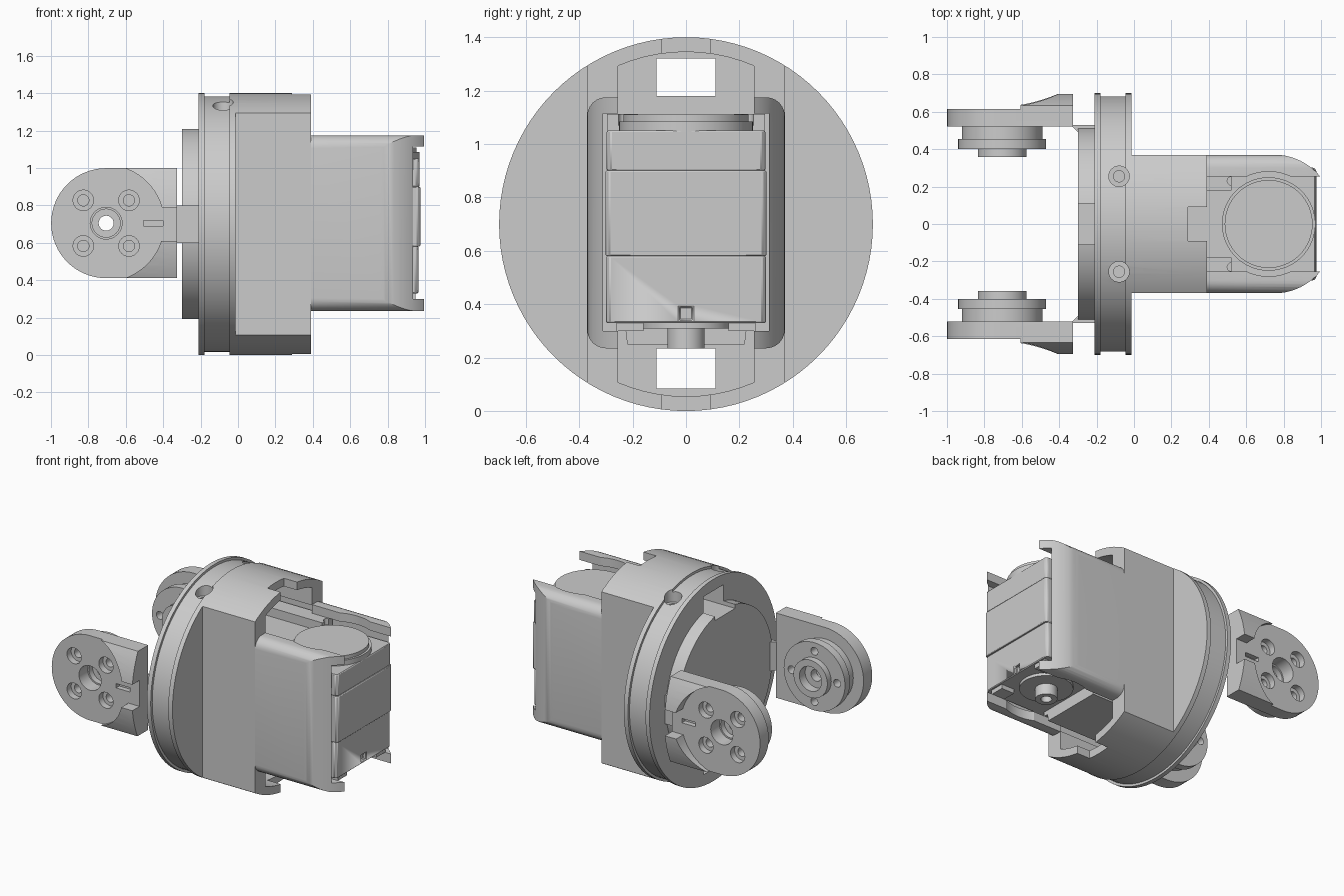
import bpy, bmesh, math

if "Cube" in bpy.data.objects:
    bpy.data.objects.remove(bpy.data.objects["Cube"])

CZ = 0.70            # height of the main axis
HX = -0.705          # x of the joint axis in the fork arms

grey = bpy.data.materials.new("plain grey")
grey.diffuse_color = (0.6, 0.6, 0.6, 1)
grey.use_nodes = True
grey.node_tree.nodes["Principled BSDF"].inputs["Base Color"].default_value = grey.diffuse_color


def place(axis, a, b, t):
    """Map 2D point (a, b) at distance t along an axis to 3D."""
    return {"x": (t, a, b), "y": (a, t, b), "z": (a, b, t)}[axis]


def loft(name, rings):
    """Closed solid from a list of equal-length rings."""
    bm = bmesh.new()
    vs = [[bm.verts.new(p) for p in r] for r in rings]
    n = len(vs[0])
    bm.faces.new(vs[0])
    bm.faces.new(vs[-1])
    for r, s in zip(vs, vs[1:]):
        for i in range(n):
            j = (i + 1) % n
            bm.faces.new((r[i], r[j], s[j], s[i]))
    bmesh.ops.recalc_face_normals(bm, faces=bm.faces)
    me = bpy.data.meshes.new(name)
    bm.to_mesh(me)
    bm.free()
    me.materials.append(grey)
    ob = bpy.data.objects.new(name, me)
    bpy.context.collection.objects.link(ob)
    return ob


def prism(name, pts, axis, t0, t1):
    return loft(name, [[place(axis, a, b, t) for a, b in pts] for t in (t0, t1)])


def box(name, x0, x1, y0, y1, z0, z1):
    return prism(name, [(x0, y0), (x1, y0), (x1, y1), (x0, y1)], "z", z0, z1)


def arc(ca, cb, r, d0, d1, n):
    return [(ca + r * math.cos(math.radians(d0 + (d1 - d0) * i / n)),
             cb + r * math.sin(math.radians(d0 + (d1 - d0) * i / n))) for i in range(n + 1)]


def lathe(name, profile, axis, ca, cb, n=48):
    """Stack of circles: profile holds (distance along axis, radius)."""
    return loft(name, [[place(axis, a, b, t) for a, b in arc(ca, cb, r, 0, 360, n)[:-1]]
                       for t, r in profile])


def boolean(ob, op, *others):
    for other in others:
        m = ob.modifiers.new("bool", "BOOLEAN")
        m.operation, m.solver, m.object = op, "EXACT", other
        bpy.context.view_layer.update()
        me = bpy.data.meshes.new_from_object(ob.evaluated_get(bpy.context.evaluated_depsgraph_get()))
        ob.modifiers.clear()
        ob.data = me
        bpy.data.objects.remove(other)
    return ob


def cut(ob, *others):
    return boolean(ob, "DIFFERENCE", *others)


def mirror_y(ob, name):
    """Copy of an object reflected to the other side."""
    new = ob.copy()
    new.data = ob.data.copy()
    new.name = name
    bpy.context.collection.objects.link(new)
    for v in new.data.vertices:
        v.co.y *= -1
    new.data.flip_normals()
    return new


# Round body: raised disc, grooved flange, then flat-sided barrel
body = lathe("round_body", [(-.30, .52), (-.21, .52), (-.21, .70), (-.18, .70), (-.18, .683),
                            (-.045, .683), (-.045, .70), (.39, .70)], "x", 0, CZ, 96)
cut(body, *[box("side_cut", -.013, .5, min(s * .37, s), max(s * .37, s), -.5, 2) for s in (-1, 1)])
# motor pocket and taller slot with curved ends
half = math.degrees(math.asin(.255 / .645))
slot = arc(0, CZ, .645, 90 - half, 90 + half, 10) + arc(0, CZ, .645, 270 - half, 270 + half, 10)
cut(body, box("pocket", -.005, .5, -.31, .31, .24, 1.17),
    prism("slot", slot, "x", 0, .5),
    box("notch", .29, .5, -.09, .09, -.2, 1.6))
# cable windows and screw holes
for z0, z1 in ((1.18, 1.32), (.085, .235)):
    cut(body, box("window", -.4, .1, -.11, .11, z0, z1))
for y in (-.255, .255):
    cut(body, lathe("screw_hole", [(1.2, .03), (1.28, .03), (1.28, .055), (1.5, .055)], "z", -.08, y, 24))

# Bracket: two C-shaped cheeks with rounded ends
outline = []
for a, b, d in ((.30, 1.105, 0), (-.30, 1.105, 90), (-.30, .305, 180), (.30, .305, 270)):
    outline += arc(a, b, .07, d, d + 90, 6)
bracket = prism("motor_bracket", outline, "x", .39, .995)
cut(bracket, box("hollow", .3, 1.1, -.31, .31, .30, 1.115),
    box("opening", .3, 1.1, -.255, .255, 0, 1.5),
    lathe("horn_clearance", [(.1, .28), (1.4, .28)], "z", .72, 0))
R = .317
nose = [(.75 + R * math.sin(t * .09), .3705 - R + R * math.cos(t * .09)) for t in range(11)]
plan = [(.3, -.3705), (.3, .3705)] + nose + [(x, -y) for x, y in reversed(nose)]
boolean(bracket, "INTERSECT", prism("plan", plan, "z", 0, 1.5))

# Motor case in three bevelled sections
for name, z0, z1, x1, y1 in (("motor_lower", .33, .58, .965, .30), ("motor_middle", .58, .90, .975, .302),
                             ("motor_upper", .90, 1.05, .97, .297)):
    c = .015
    pts = [(0, -y1), (x1 - c, -y1), (x1, -y1 + c), (x1, y1 - c), (x1 - c, y1), (0, y1)]
    part = prism(name, pts, "z", z0, z1)
    if name == "motor_lower":
        cut(part, box("plug_notch", .94, 1.1, -.025, .025, .34, .39))
    bev = part.modifiers.new("bevel", "BEVEL")
    bev.width, bev.segments, bev.limit_method = .005, 1, "ANGLE"
# top horn, corner tabs and underside parts
lathe("motor_horn", [(1.045, .25), (1.085, .25), (1.085, .235), (1.11, .235)], "z", .72, 0, 64)
for s in (-1, 1):
    tab = box("top_tab", .05, .52, min(s * .18, s * .295), max(s * .18, s * .295), 1.045, 1.112)
    cut(tab, lathe("tab_hole", [(1.07, .022), (1.2, .022)], "z", .52, s * .23, 20))
    for x0, x1 in ((.3, .52), (.85, .95)):
        box("bottom_tab", x0, x1, min(s * .16, s * .26), max(s * .16, s * .26), .30, .335)
prism("motor_base", [(-.22, .25), (.22, .25), (.23, .335), (-.23, .335)], "x", .05, .52)
lathe("idler_base", [(.31, .17), (.335, .17)], "z", .72, 0)
cut(lathe("idler_shaft", [(.235, .07), (.335, .07)], "z", .72, 0, 32),
    lathe("idler_hole", [(.2, .035), (.30, .035)], "z", .72, 0, 24))

# Fork arm: round-ended plate with cylindrical-faced pads
arm = prism("fork_arm", arc(HX, .705, .294, 90, 270, 32) + [(-.325, .411), (-.325, .999)], "y", .52, .615)
pad = box("arm_pad", -.62, -.325, .56, .75, .411, .999)
boolean(pad, "INTERSECT", lathe("round_limit", [(-1, .70), (0, .70)], "x", 0, CZ, 96))
cut(pad, lathe("pad_relief", [(.5, .31), (.9, .31)], "y", HX, .705, 64),
    box("pad_gap", -.7, -.2, .5, .9, .61, .79))
boolean(arm, "UNION", pad)
cut(arm, lathe("centre_hole", [(.4, .085), (.8, .085)], "y", HX, .705, 32),
    box("key_slot", -.505, -.40, .58, .8, .69, .72))
for sx in (-1, 1):
    for sz in (-1, 1):
        cut(arm, lathe("bolt_hole", [(.5, .03), (.57, .03), (.57, .055), (.7, .055)], "y",
                       HX + sx * .122, .705 + sz * .122, 24))

# Stepped joint hub on the inner face of the arm
hub = lathe("joint_hub", [(.357, .13), (.40, .13), (.40, .235), (.455, .235), (.455, .215), (.52, .215)],
            "y", HX, .705, 64)
cut(hub, lathe("axle_hole", [(.3, .085), (.42, .085), (.42, .04), (.48, .04), (.48, .075), (.6, .075)],
               "y", HX, .705, 32))
for i in range(4):
    a = i * math.pi / 2
    cut(hub, lathe("hub_hole", [(.3, .027), (.47, .027)], "y",
                   HX + .175 * math.cos(a), .705 + .175 * math.sin(a), 20))

# Neck joining the arm to the raised disc
neck = prism("arm_neck", [(-.33, .53), (-.33, .52), (-.30, .49), (-.20, .49), (-.20, .53)], "z", .60, .80)
for ob in (arm, hub, neck):
    mirror_y(ob, ob.name + "_front")

# Smooth curved faces, keep edges sharp
bpy.ops.object.select_all(action="DESELECT")
for ob in bpy.context.scene.objects:
    ob.select_set(True)
    bpy.context.view_layer.objects.active = ob
bpy.ops.object.shade_smooth_by_angle(angle=math.radians(25))
